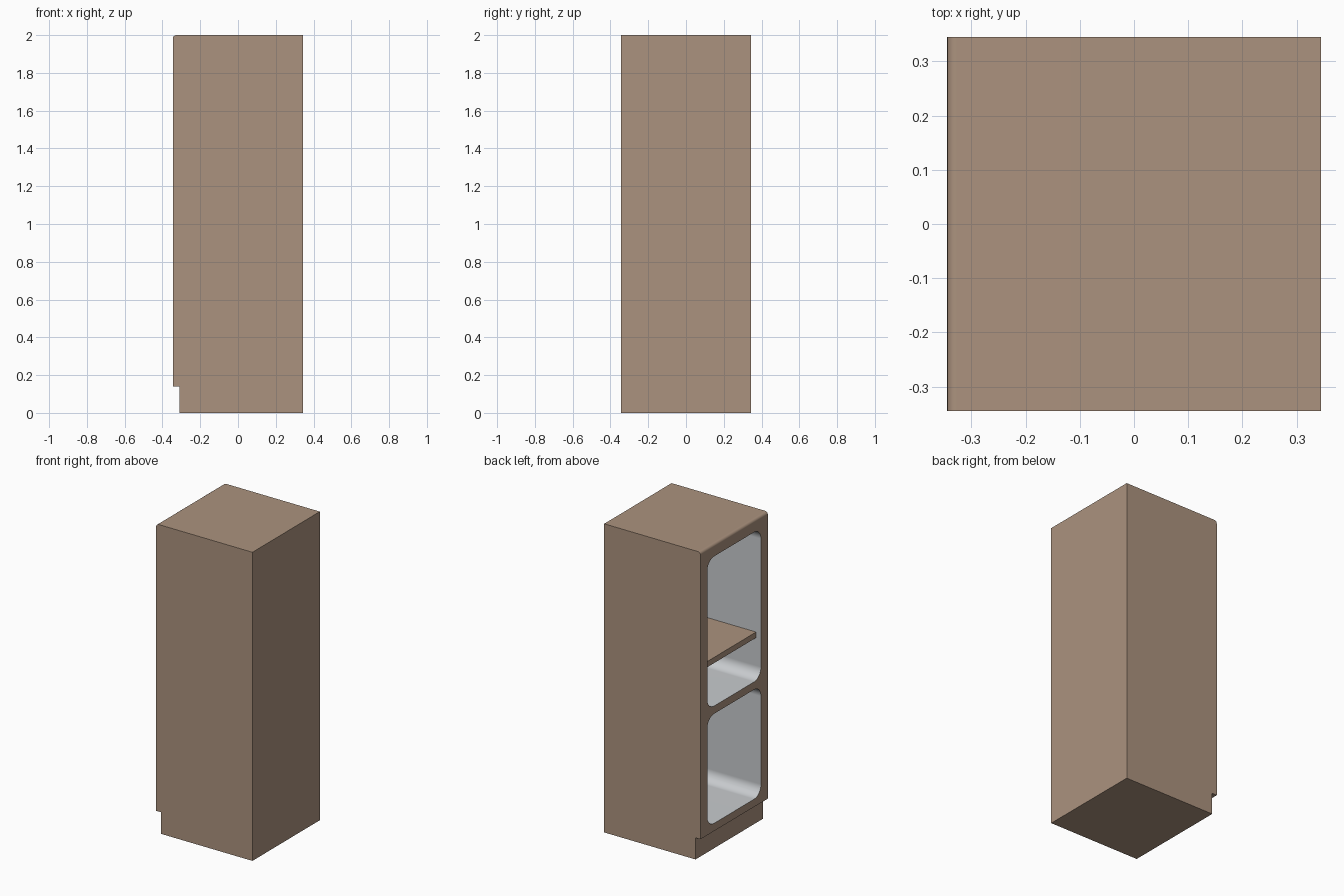
import bpy, bmesh
from math import cos, sin, pi

if "Cube" in bpy.data.objects:
    bpy.data.objects.remove(bpy.data.objects["Cube"])

HALF, HEIGHT = 0.345, 2.0      # outer cabinet
INNER = 0.275                  # half width of the compartments
OPEN_X = -HALF                 # open side
TOE_X, TOE_Z = -0.31, 0.14     # toe recess


def material(name, rgb):
    mat = bpy.data.materials.new(name)
    mat.use_nodes = True
    mat.diffuse_color = (*rgb, 1)
    bsdf = mat.node_tree.nodes["Principled BSDF"]
    bsdf.inputs["Base Color"].default_value = (*rgb, 1)
    bsdf.inputs["Roughness"].default_value = 0.7
    return mat


def add_object(name, bm, *mats):
    bmesh.ops.recalc_face_normals(bm, faces=bm.faces)
    mesh = bpy.data.meshes.new(name)
    bm.to_mesh(mesh)
    bm.free()
    obj = bpy.data.objects.new(name, mesh)
    bpy.context.collection.objects.link(obj)
    for mat in mats:
        mesh.materials.append(mat)
    return obj


def box(lo, hi):
    bm = bmesh.new()
    bmesh.ops.create_cube(bm, size=1)
    for v in bm.verts:
        for i in range(3):
            v.co[i] = lo[i] if v.co[i] < 0 else hi[i]
    return bm


def activate(obj):
    bpy.ops.object.select_all(action='DESELECT')
    obj.select_set(True)
    bpy.context.view_layer.objects.active = obj


brown = material("warm brown", (0.41, 0.29, 0.21))
grey = material("light grey", (0.58, 0.60, 0.62))

# Cabinet body: side profile with toe recess and eased top edge, extruded in y
r = 0.018
profile = [(HALF, 0), (HALF, HEIGHT)]
profile += [(OPEN_X + r - r * sin(a), HEIGHT - r + r * cos(a))
            for a in (i * pi / 8 for i in range(5))]
profile += [(OPEN_X, TOE_Z), (TOE_X, TOE_Z), (TOE_X, 0)]
bm = bmesh.new()
side = bm.faces.new([bm.verts.new((x, -HALF, z)) for x, z in profile])
ext = bmesh.ops.extrude_face_region(bm, geom=[side])
bmesh.ops.translate(bm, vec=(0, 2 * HALF, 0),
                    verts=[g for g in ext["geom"] if isinstance(g, bmesh.types.BMVert)])
body = add_object("cabinet_body", bm, brown, grey)

# Two rounded compartments cut from the open side
for z0, z1 in ((0.19, 0.90), (0.95, 1.92)):
    bm = box((OPEN_X - 0.1, -INNER, z0), (INNER, INNER, z1))
    along = [e for e in bm.edges if abs(e.verts[0].co.x - e.verts[1].co.x) > 0.1]
    bmesh.ops.bevel(bm, geom=along, offset=0.07, segments=8, profile=0.5, affect='EDGES')
    cutter = add_object("compartment_cutter", bm, brown, grey)
    cutter.hide_render = True
    activate(body)
    mod = body.modifiers.new("compartment", 'BOOLEAN')
    mod.operation, mod.solver, mod.object = 'DIFFERENCE', 'EXACT', cutter
    bpy.ops.object.modifier_apply(modifier=mod.name)
    bpy.data.objects.remove(cutter)

# Grey lining on every face inside the compartments
for f in body.data.polygons:
    c = f.center
    inside = OPEN_X + 0.01 < c.x < INNER + 0.01 and abs(c.y) < INNER + 0.01
    f.material_index = int(inside and TOE_Z + 0.01 < c.z < HEIGHT - 0.04)
activate(body)
bpy.ops.object.shade_smooth_by_angle()
body.modifiers.new("even_shading", 'WEIGHTED_NORMAL').keep_sharp = True

# Shelf in the upper compartment
add_object("shelf", box((-0.31, -INNER, 1.20), (INNER, INNER, 1.237)), brown)
